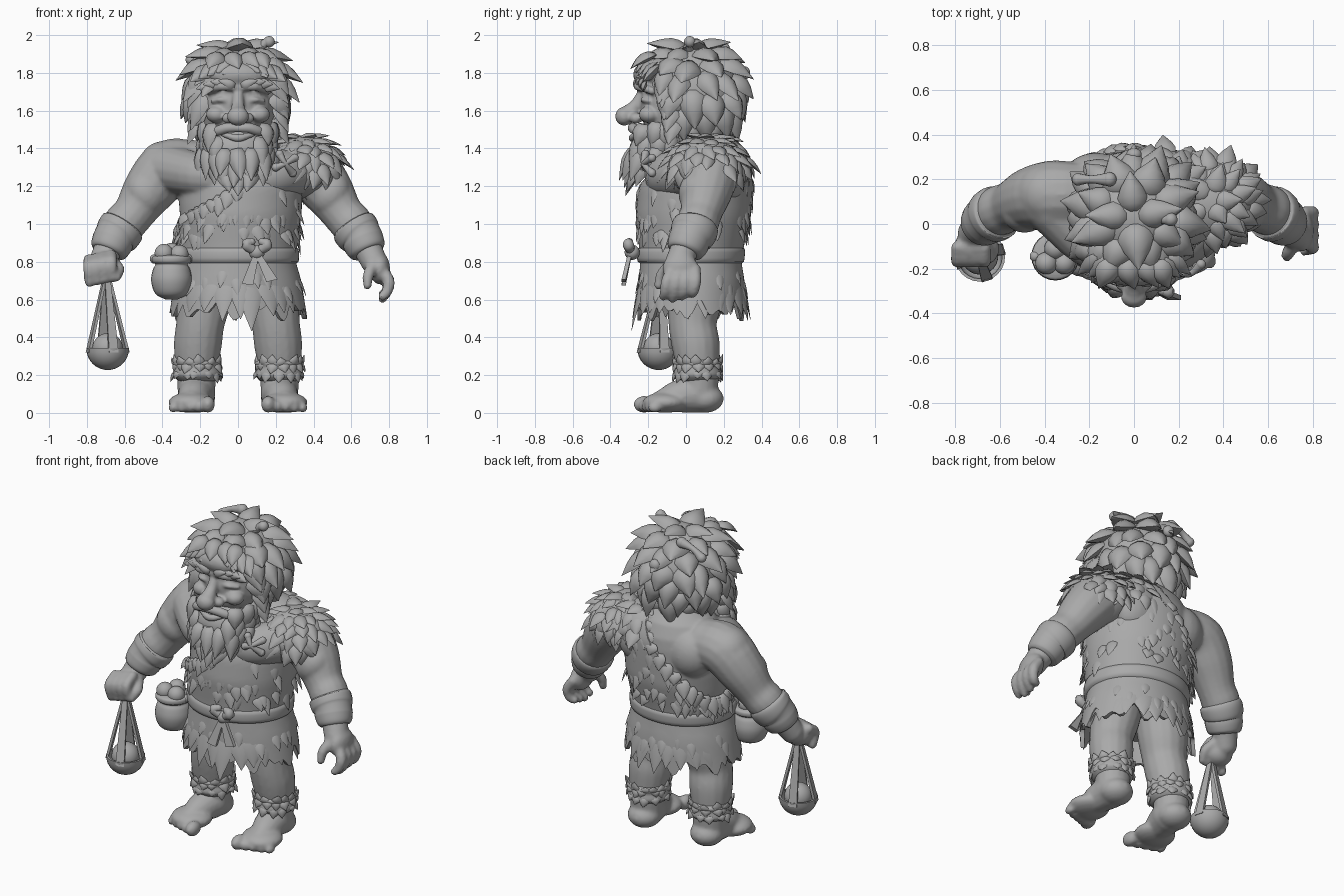
import bpy, bmesh, math, random
from mathutils import Vector as V, Matrix

if "Cube" in bpy.data.objects:
    bpy.data.objects.remove(bpy.data.objects["Cube"])

random.seed(4)
mat = bpy.data.materials.new("clay grey")
mat.diffuse_color = (0.4, 0.4, 0.4, 1)
mat.use_nodes = True
mat.node_tree.nodes["Principled BSDF"].inputs["Base Color"].default_value = mat.diffuse_color
PI = math.pi
rnd = random.uniform


# ---------- helpers ----------
def put(name, bm, voxel=0, angle=65):
    bmesh.ops.recalc_face_normals(bm, faces=bm.faces)
    me = bpy.data.meshes.new(name)
    bm.to_mesh(me)
    bm.free()
    me.materials.append(mat)
    me.shade_smooth()
    if not voxel:
        me.set_sharp_from_angle(angle=math.radians(angle))
    ob = bpy.data.objects.new(name, me)
    bpy.context.collection.objects.link(ob)
    if voxel:
        m = ob.modifiers.new("blend", 'REMESH')
        m.mode, m.voxel_size, m.use_smooth_shade = 'VOXEL', voxel, True
        s = ob.modifiers.new("soften", 'SMOOTH')
        s.factor, s.iterations = 0.5, 5


def ball(bm, c, r, tilt=0):
    r = r if isinstance(r, tuple) else (r, r, r)
    m = Matrix.Translation(c) @ Matrix.Rotation(tilt, 4, 'Y') @ Matrix.Diagonal((*r, 1))
    bmesh.ops.create_uvsphere(bm, u_segments=22, v_segments=14, radius=1, matrix=m)


def loft(bm, rings, caps=True):
    vs = [[bm.verts.new(p) for p in r] for r in rings]
    n = len(vs[0])
    for a, b in zip(vs, vs[1:]):
        for i in range(n):
            j = (i + 1) % n
            bm.faces.new((a[i], a[j], b[j], b[i]))
    if caps:
        bm.faces.new(vs[0][::-1])
        bm.faces.new(vs[-1])


def tube(bm, pts, n=16, sub=4, round_ends=True):
    q = [V(p) for p in pts]
    q = [q[0] * 2 - q[1]] + q + [q[-1] * 2 - q[-2]]
    path = []
    for a, b, c, d in zip(q, q[1:], q[2:], q[3:]):
        for k in range(sub):
            t = k / sub
            path.append(0.5 * (2 * b + (c - a) * t + (2 * a - 5 * b + 4 * c - d) * t * t
                               + (3 * b - a - 3 * c + d) * t ** 3))
    path.append(q[-2])
    rings, u = [], None
    for i, p in enumerate(path):
        t = (path[min(i + 1, len(path) - 1)].xyz - path[max(i - 1, 0)].xyz).normalized()
        u = (t.orthogonal() if u is None else u - t * u.dot(t)).normalized()
        w = t.cross(u)
        rings.append([p.xyz + (u * math.cos(2 * PI * k / n) + w * math.sin(2 * PI * k / n)) * p.w
                      for k in range(n)])
    loft(bm, rings)
    if round_ends:
        for p in (pts[0], pts[-1]):
            ball(bm, p[:3], p[3])


def lock(bm, p, d, nrm, L, W, lift=.1, h=.3):
    # one plump, pointed tuft with its root sunk under the surface
    d = d.normalized()
    side = d.cross(nrm).normalized()
    nrm = side.cross(d)
    rings = []
    for t, w in ((0, .6), (.18, .92), (.36, 1), (.6, .75), (.82, .36), (1, .03)):
        c = p + d * L * t + nrm * (L * lift * t * t - W * .18 * (1 - t) ** 2)
        rings.append([c + side * W * w * a / 2 + nrm * W * w * b * h for a, b in
                      ((-1, -.2), (-.75, .5), (-.25, .98), (.25, .98), (.75, .5), (1, -.2), (0, -.6))])
    loft(bm, rings)


def thatch(bm, c, r, rows, L, W, keep=lambda p: True, lift=.1, h=.3):
    # rows of overlapping tufts running down an ellipsoid
    for k, (deg, count) in enumerate(rows):
        for i in range(count):
            th = math.radians(deg + rnd(-4, 4))
            a = 2 * PI * (i + .5 * (k % 2) + rnd(-.15, .15)) / count
            s, z = math.sin(th), math.cos(th)
            n = V((s * math.cos(a), s * math.sin(a), z))
            p = V(c) + V((n.x * r[0], n.y * r[1], n.z * r[2]))
            d = V((z * math.cos(a) * r[0], z * math.sin(a) * r[1], -s * r[2]))
            d += V((rnd(-.06, .06), rnd(-.06, .06), 0))
            if keep(p):
                lock(bm, p, d, n, L * rnd(.85, 1.15), W * rnd(.85, 1.15), lift, h)


# ---------- trunk profile: z, half width, half depth, centre y ----------
TRUNK = [(.45, .375, .29, .03), (.7, .335, .28, .03), (.82, .3, .265, .025), (.9, .31, .275, .03),
         (1.05, .33, .3, .04), (1.2, .335, .295, .05), (1.32, .32, .265, .08),
         (1.42, .25, .2, .1), (1.5, .13, .12, .1)]


def surf(z, a, k=1):
    z = min(max(z, .45), 1.5)
    for p, q in zip(TRUNK, TRUNK[1:]):
        if z <= q[0]:
            t = (z - p[0]) / (q[0] - p[0])
            rx, ry, cy = [p[i] + (q[i] - p[i]) * t for i in (1, 2, 3)]
            return V((rx * k * math.cos(a), cy + ry * k * math.sin(a), z))


def out(a):
    return V((math.cos(a), math.sin(a), 0))


def ring(fz, k, n=64):
    return [surf(fz(2 * PI * i / n), 2 * PI * i / n, k) for i in range(n)]


# ---------- skin: trunk, arms and hands ----------
bm = bmesh.new()
loft(bm, [ring(lambda a, z=z: z, .94) for z in (.68, .8, .9, 1.0, 1.1, 1.2, 1.27, 1.34, 1.42, 1.5)])
tube(bm, [(0, .1, 1.35, .15), (0, .06, 1.6, .13)])
for s in (-1, 1):
    tube(bm, [(.08 * s, -.1, 1.25, .11), (.2 * s, -.08, 1.26, .115), (.36 * s, .08, 1.29, .13)])
    ball(bm, (.17 * s, .2, 1.25), (.15, .12, .15))
    tube(bm, [(.24 * s, .13, 1.3, .145), (.37 * s, .13, 1.29, .155), (.47 * s, .11, 1.18, .14),
              (.55 * s, .08, 1.06, .112), (.61 * s, .055, .99, .112), (.68 * s, 0, .88, .08),
              (.72 * s, -.04, .8, .07)])
    ball(bm, (.49 * s, .06, 1.16), (.1, .1, .12), .5 * s)
    ball(bm, (.39 * s, .135, 1.3), (.14, .14, .14))
# gripping fist
ball(bm, (-.72, -.1, .77), (.085, .08, .078))
for i in range(4):
    x = -.79 + .04 * i
    z = .81 + .008 * i
    tube(bm, [(x, -.105, z, .03), (x, -.165, z - .04, .031), (x + .005, -.15, z - .115, .029)], 10)
tube(bm, [(-.66, -.06, .8, .032), (-.63, -.11, .76, .03), (-.645, -.15, .72, .027)], 10)
# open hand
ball(bm, (.75, -.03, .765), (.055, .095, .085))
for i in range(4):
    y = -.09 + .05 * i
    tube(bm, [(.76, y * .8, .76, .031), (.798, y - .01, .7, .032), (.79, y - .02, .645, .029),
              (.765, y - .03, .605 + .012 * abs(i - 1), .024)], 10)
tube(bm, [(.72, -.08, .79, .032), (.69, -.13, .73, .03), (.685, -.145, .675, .024)], 10)
put("bare_upper_body", bm, .011)

# ---------- legs, feet, fur cuffs, wristbands ----------
for s, side in ((-1, "right"), (1, "left")):
    bm = bmesh.new()
    tube(bm, [(.15 * s, .05, .78, .15), (.18 * s, .045, .6, .145), (.2 * s, .035, .47, .128),
              (.212 * s, .05, .37, .128), (.218 * s, .06, .28, .118), (.22 * s, .07, .2, .105),
              (.22 * s, .07, .12, .1)])
    ball(bm, (.205 * s, -.035, .47), (.075, .05, .065))
    ball(bm, (.22 * s, .1, .075), (.1, .1, .075))
    tube(bm, [(.22 * s, .05, .1, .1), (.235 * s, -.05, .085, .085), (.247 * s, -.13, .06, .06)])
    ball(bm, (.247 * s, -.11, .055), (.122, .12, .055))
    for i in range(5):
        r = (.045, .036, .034, .031, .028)[i]
        ball(bm, ((.16 + .046 * i) * s, -.222 + .014 * i, r), (r * .85, r * 1.25, r))
    put(side + "_leg", bm, .011)

    bm = bmesh.new()
    c = V((.217 * s, .062, 0))
    tube(bm, [(*c.xy, .17, .1), (*c.xy, .2, .127), (*c.xy, .24, .122), (*c.xy, .265, .129),
              (*c.xy, .285, .11)], 24, round_ends=False)
    for z, up, cnt in ((.245, 1, 13), (.27, -1, 13), (.225, -1, 12)):
        for i in range(cnt):
            a = 2 * PI * (i + rnd(-.25, .25)) / cnt
            lock(bm, c + out(a) * .12 + V((0, 0, z)), V((rnd(-.2, .2), 0, up)) + out(a) * .1, out(a),
                 rnd(.045, .07), .07, .1, .22)
    put(side + "_ankle_fur", bm)

    bm = bmesh.new()
    tube(bm, [(.605 * s, .055, .995, .112), (.615 * s, .05, .98, .124), (.64 * s, .033, .945, .122),
              (.655 * s, .022, .925, .111), (.667 * s, .012, .9, .11), (.685 * s, -.004, .865, .1),
              (.692 * s, -.01, .85, .085)], 24, round_ends=False)
    put(side + "_wristband", bm)


# ---------- hide tunic ----------
def top_edge(a):
    x, y = .33 * math.cos(a), .04 + .3 * math.sin(a)
    f = min(max((y + .1) / .3, 0), 1)
    return min((1.19 + .5 * x) * (1 - f) + (1.3 + 1.15 * x) * f, 1.44)


def hem(a):
    return .545 + .03 * math.sin(a * 9) - .03 * math.cos(a * 16 + 1)


bm = bmesh.new()
span = lambda t: (lambda a: .83 + (top_edge(a) - .83) * t)
up = [j / 14 for j in range(15)]
loft(bm, [ring(span(t), 1.02) for t in up] + [ring(span(t), .9) for t in up[::-1]], False)
for i in range(44):                                   # fringe along the diagonal edge
    a = 2 * PI * i / 44
    if math.cos(a) < .75:
        lock(bm, surf(top_edge(a) + .01, a, 1.02), V((rnd(-.3, .3), 0, -1)) + out(a) * .08, out(a),
             rnd(.07, .12), .085, .08, .16)
for i in range(100):                                  # shaggy tufts
    a = 2 * PI * i * .618
    z = .95 + (top_edge(a) - .98) * random.random()
    lock(bm, surf(z, a, 1.01), V((rnd(-.3, .3), 0, -1)), out(a), rnd(.08, .13), rnd(.05, .08), .08, .14)
tube(bm, [(.08, -.1, 1.235, .115), (.2, -.08, 1.26, .125), (.33, .06, 1.28, .13)])
put("hide_tunic", bm)

bm = bmesh.new()
drop = lambda t: (lambda a: .83 + (hem(a) - .83) * t)
ts = [j / 6 for j in range(7)]
loft(bm, [ring(drop(t), 1.0, 96) for t in ts] + [ring(drop(t), .93, 96) for t in ts[::-1]], False)
for i in range(24):                                   # ragged hem points
    a = 2 * PI * (i + rnd(-.25, .25)) / 24
    mid = .05 if abs(a - 1.5 * PI) < .25 else 0
    lock(bm, surf(.74, a, .985), V((0, 0, -1)) + out(a) * .15, out(a), rnd(.19, .26) + mid,
         rnd(.11, .15), .02, .09)
for i in range(26):
    a = 2 * PI * i * .618
    lock(bm, surf(rnd(.68, .78), a), V((rnd(-.2, .2), 0, -1)) + out(a) * .15, out(a), .11, .06, .05, .12)
put("hide_skirt", bm)

# ---------- shoulder fur ----------
bm = bmesh.new()
C, R = (.345, .1, 1.3), (.2, .195, .17)
ball(bm, C, R)
thatch(bm, C, R, [(8, 5), (26, 11), (44, 16), (62, 18), (80, 19), (94, 19)], .12, .09,
       lambda p: p.x > .22 or p.y > .12, .07, .22)
C, R = (.16, .155, 1.31), (.19, .175, .17)             # fur over the upper back
ball(bm, C, R)
thatch(bm, C, R, [(20, 8), (45, 13), (68, 15), (88, 15)], .12, .09,
       lambda p: p.y > .12 and p.x > .02, .05, .2)
put("shoulder_fur", bm)

# ---------- belt, knot, toggle ----------
bm = bmesh.new()
loft(bm, [ring(lambda a, z=z: z, k) for z, k in
          ((.79, .98), (.8, 1.05), (.82, 1.075), (.85, 1.065), (.87, 1.04), (.88, .98))], False)
put("belt", bm)
bm = bmesh.new()
ball(bm, (.1, -.285, .85), (.042, .04, .04))
for x in (.045, .155):
    tube(bm, [(.1, -.29, .85, .022), (x, -.305, .89, .03), ((x + .1) / 2, -.3, .905, .02)], 10)
for x, z in ((.05, .68), (.18, .7)):                  # hanging ribbon ends
    rows = []
    for t, w in ((0, .014), (.4, .02), (1, .03)):
        c = V((.1 + (x - .1) * t, -.295 - .035 * t, .85 + (z - .85) * t))
        rows.append([c + V((a * w, b * .011, a * w * (x - .1) * 3)) for a, b in
                     ((-1, -1), (1, -1), (1, 1), (-1, 1))])
    loft(bm, rows)
put("belt_knot", bm)
bm = bmesh.new()
for a, b in (((.2, 1.3), (.3, 1.35)), ((.22, 1.37), (.29, 1.27))):
    tube(bm, [(a[0], -.215, a[1], .022), (.25, -.225, 1.32, .013), (b[0], -.18, b[1], .022)], 10)
put("bone_toggle", bm)

# ---------- pouch ----------
bm = bmesh.new()
px, py = -.352, -.145
tube(bm, [(px, py, .6, .03), (px, py, .63, .085), (px, py, .7, .108), (px, py, .76, .098),
          (px, py, .785, .085), (px, py, .8, .103), (px, py, .825, .103), (px, py, .835, .08)], 24,
     round_ends=False)
for dx, dy, z in ((-.04, -.03, .845), (.04, -.03, .84), (0, .035, .85)):
    ball(bm, (px + dx, py + dy, z), .05)
for s in (-1, 1):
    ball(bm, (px + .09 * s, py, .815), .025)
put("stone_pouch", bm)

# ---------- sling with stone ----------
sc = V((-.69, -.145, .34))
bm = bmesh.new()
rows = [(a, .113) for a in range(8, 96, 12)] + [(a, .1) for a in range(92, 8, -12)]
loft(bm, [[sc + r * (out(k * PI / 12) * math.sin(math.radians(a)) - V((0, 0, math.cos(math.radians(a)))))
           for k in range(24)] for a, r in rows])
put("sling_cup", bm)
bm = bmesh.new()
for k in range(4):
    o, w = out(k * PI / 2 + .3), out(k * PI / 2 + PI / 2 + .3)
    e, t = sc + .106 * o - V((0, 0, .02)), V((-.695, -.135, .71)) + .012 * o
    o = o * .008
    loft(bm, [[c + w * g + o, c - w * g + o, c - w * g - o, c + w * g - o]
              for c, g in ((t, .015), (e, .026))])
put("sling_straps", bm)
bm = bmesh.new()
ball(bm, sc, .082)
put("sling_stone", bm)

# ---------- head and face ----------
bm = bmesh.new()
ball(bm, (0, -.01, 1.64), (.21, .235, .27))
ball(bm, (0, -.2, 1.79), (.16, .08, .07))
tube(bm, [(0, -.23, 1.69, .03), (0, -.265, 1.63, .034), (0, -.315, 1.575, .05)], 12)
for s in (-1, 1):
    ball(bm, (.05 * s, -.265, 1.56), (.035, .035, .03))
    ball(bm, (.115 * s, -.195, 1.58), (.055, .055, .045))
    ball(bm, (.215 * s, -.05, 1.65), (.035, .05, .065))
    tube(bm, [(.02 * s, -.245, 1.725, .022), (.09 * s, -.25, 1.73, .026), (.16 * s, -.18, 1.705, .02)], 10)
    tube(bm, [(.06 * s, -.23, 1.655, .01), (.095 * s, -.228, 1.658, .013), (.14 * s, -.195, 1.65, .009)], 10)
tube(bm, [(-.08, -.26, 1.475, .014), (0, -.285, 1.455, .022), (.08, -.26, 1.475, .014)], 10)
ball(bm, (0, -.328, 1.57), (.058, .047, .05))
put("head", bm, .009)

bm = bmesh.new()
for s in (-1, 1):
    for i in range(4):
        lock(bm, V(((.015 + .04 * i) * s, -.268 + .014 * i, 1.74 + .012 * math.sin(i))),
             V((s, .1, .2 - .18 * i)), V((0, -1, .3)), .09, .065, .1)
put("eyebrows", bm)
bm = bmesh.new()
for s in (-1, 1):
    tube(bm, [(0, -.285, 1.508, .022), (.06 * s, -.28, 1.508, .027), (.12 * s, -.25, 1.49, .025),
              (.18 * s, -.18, 1.5, .008)], 12)
put("moustache", bm)

# ---------- beard ----------
bm = bmesh.new()
ball(bm, (0, -.12, 1.39), (.2, .17, .14))
for z, r, n, L, W in ((1.53, 1.08, 9, .14, .11), (1.46, 1.05, 11, .15, .105), (1.4, 1.1, 11, .16, .1),
                      (1.34, .98, 9, .15, .095)):
    for i in range(n):
        a = -PI / 2 + (i / (n - 1) - .5) * 3.5 + rnd(-.08, .08)
        if z > 1.42 and abs(math.cos(a)) < (.75 if z > 1.5 else .4):
            continue
        p = V((.195 * r * math.cos(a), -.12 + .17 * r * math.sin(a), z))
        lock(bm, p, V((-.25 * math.cos(a) + rnd(-.2, .2), -.15, -1)), out(a), L * rnd(.85, 1.15), W, .12)
for x, L in ((-.07, .13), (0, .15), (.07, .13)):
    lock(bm, V((x, -.27, 1.29)), V((-x * 3, -.25, -1)), V((0, -1, 0)), L, .1, .1)
put("beard", bm)

# ---------- hair ----------
bm = bmesh.new()
C, R = (0, .035, 1.69), (.25, .255, .265)
ball(bm, C, R)
hairline = lambda p: not (p.y < -.02 and p.z < 1.8 and abs(p.x) < .19)
thatch(bm, C, R, [(8, 4), (26, 8), (46, 11), (66, 13), (86, 13), (106, 13), (124, 11)],
       .18, .15, hairline, .15, .32)
for s in (-1, 1):
    for i in range(5):                                # side locks beside the face
        lock(bm, V((.215 * s, -.12 + .012 * i, 1.82 - .065 * i)), V((.25 * s, -.1, -1)),
             V((s, -.5, 0)), .15, .11, .12)
    for i in range(4):                                # parted fringe
        lock(bm, V(((.01 + .045 * i) * s, -.2 + .014 * i, 1.88 - .015 * i)), V((.75 * s, -.4, -.6)),
             V((0, -1, .5)), .15, .1, .08)
for x, d in ((-.1, -.4), (-.04, .3), (.04, .5), (.1, .4)):   # swept forelocks
    lock(bm, V((x, -.18, 1.91)), V((d, -.8, -.5)), V((0, -.5, 1)), .15, .11, -.1)
put("hair", bm)
bm = bmesh.new()
tube(bm, [(-.25, .2, 1.87, .028), (-.19, .2, 1.91, .018), (-.11, .2, 1.93, .032)], 12)
tube(bm, [(.11, .02, 1.92, .02), (.14, .02, 1.955, .022), (.165, .02, 1.965, .03)], 12)
ball(bm, (0, .31, 1.8), (.035, .03, .035))
put("hair_bones", bm)
